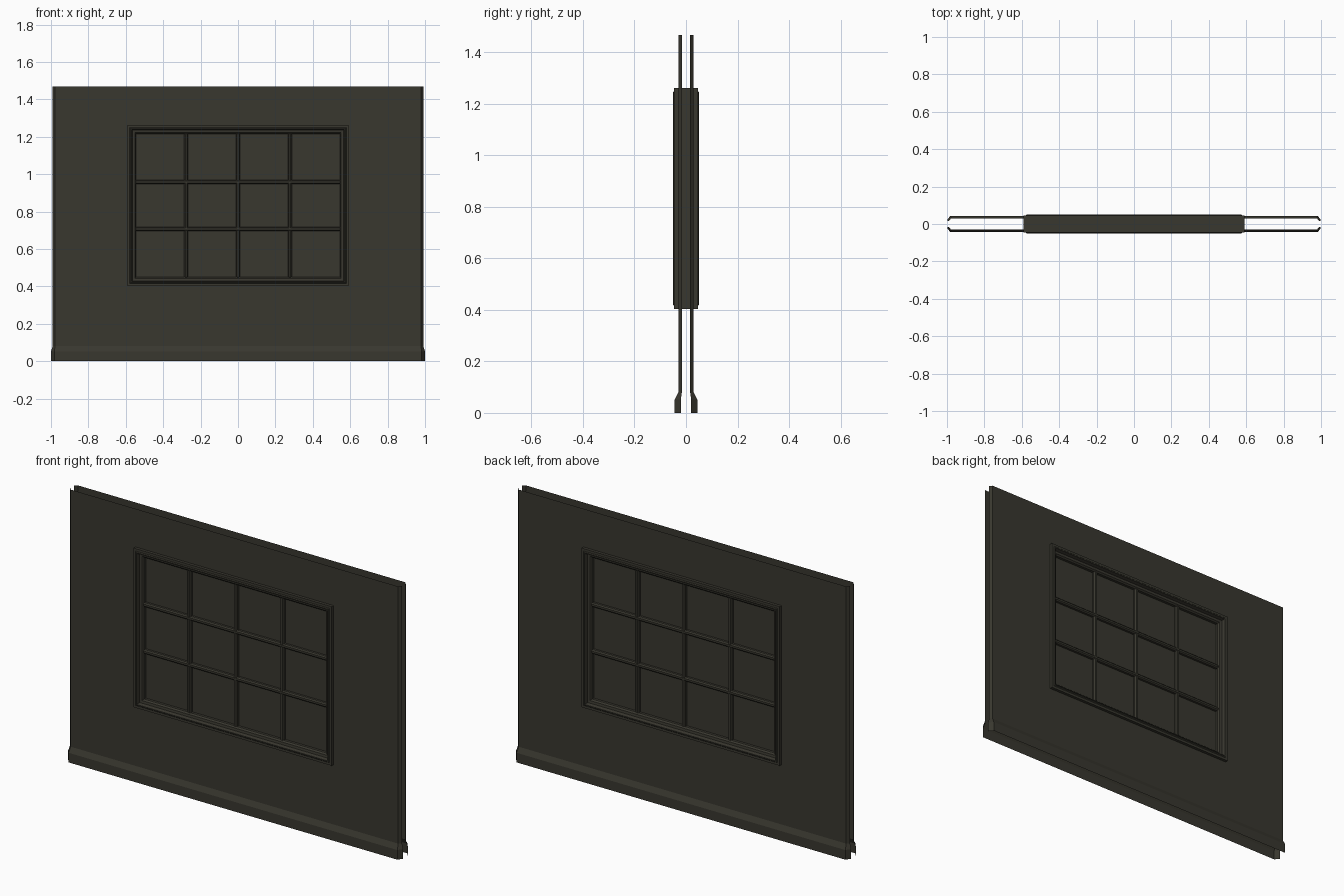
import bpy, bmesh

if "Cube" in bpy.data.objects:
    bpy.data.objects.remove(bpy.data.objects["Cube"])

mat = bpy.data.materials.new("dark olive paint")
mat.diffuse_color = (0.040, 0.038, 0.028, 1)
mat.use_nodes = True
mat.node_tree.nodes["Principled BSDF"].inputs["Base Color"].default_value = mat.diffuse_color


def make_object(name, bm):
    mesh = bpy.data.meshes.new(name)
    bm.to_mesh(mesh)
    bm.free()
    mesh.materials.append(mat)
    ob = bpy.data.objects.new(name, mesh)
    bpy.context.collection.objects.link(ob)
    return ob


# Window opening: outer edge of the trim
HALF_W, Z_LOW, Z_HIGH = 0.592, 0.403, 1.262


def wall_skin(name, side):
    """Open sheet with chamfered ends, flared skirting and a window hole."""
    # rows: height, end x, corner x, end depth, face depth
    rows = [(0, 1.0, 0.982, 0.02, 0.044), (0.052, 1.0, 0.982, 0.02, 0.044),
            (0.08, 0.991, 0.978, 0.016, 0.03)]
    rows += [(z, 0.991, 0.978, 0.016, 0.03) for z in (Z_LOW + 0.01, Z_HIGH - 0.01, 1.468)]
    bm = bmesh.new()
    grid = []
    for z, end, corner, y_end, y_face in rows:
        w = HALF_W - 0.01
        pts = [(-end, y_end), (-corner, y_face), (-w, y_face),
               (w, y_face), (corner, y_face), (end, y_end)]
        grid.append([bm.verts.new((x, side * y, z)) for x, y in pts])
    for r in range(len(rows) - 1):
        for c in range(5):
            if (r, c) == (3, 2):
                continue                      # window hole
            quad = [grid[r][c], grid[r][c + 1], grid[r + 1][c + 1], grid[r + 1][c]]
            bm.faces.new(quad if side < 0 else quad[::-1])
    return make_object(name, bm)


wall_skin("front_wall", -1)
wall_skin("back_wall", 1)


# Stepped window frame: rectangle rings swept along a symmetric section
half = [(0, 0.046), (0.013, 0.046), (0.017, 0.05), (0.022, 0.05),
        (0.027, 0.032), (0.04, 0.030), (0.047, 0.022), (0.047, 0.0)]
section = [(i, -y) for i, y in half] + [(i, y) for i, y in half[-2::-1]]
bm = bmesh.new()
rings = []
for inset, y in section:
    w, lo, hi = HALF_W - inset, Z_LOW + inset, Z_HIGH - inset
    rings.append([bm.verts.new((x, y, z)) for x, z in
                  ((-w, lo), (w, lo), (w, hi), (-w, hi))])
for a, b in zip(rings, rings[1:] + rings[:1]):
    for k in range(4):
        n = (k + 1) % 4
        bm.faces.new((a[k], a[n], b[n], b[k]))
bmesh.ops.recalc_face_normals(bm, faces=bm.faces)
make_object("window_frame", bm)


def box(name, center, size, bevel=0):
    bm = bmesh.new()
    bmesh.ops.create_cube(bm, size=1)
    bmesh.ops.scale(bm, vec=size, verts=bm.verts)
    bmesh.ops.translate(bm, vec=center, verts=bm.verts)
    ob = make_object(name, bm)
    if bevel:
        mod = ob.modifiers.new("bevel", "BEVEL")
        mod.width = bevel
        mod.segments = 1
    return ob


# Glass sheet
IN_W = HALF_W - 0.045
MID_Z, IN_H = (Z_LOW + Z_HIGH) / 2, Z_HIGH - Z_LOW - 0.09
box("window_glass", (0, 0, MID_Z), (2 * IN_W, 0.016, IN_H))

# Glazing bars
for i, x in enumerate((-0.277, 0, 0.277)):
    box(f"upright_bar_{i + 1}", (x, 0, MID_Z), (0.022, 0.05, IN_H + 0.01), 0.006)
for i, z in enumerate((0.706, 0.959)):
    box(f"cross_bar_{i + 1}", (0, 0, z), (2 * IN_W + 0.01, 0.052, 0.022), 0.006)
